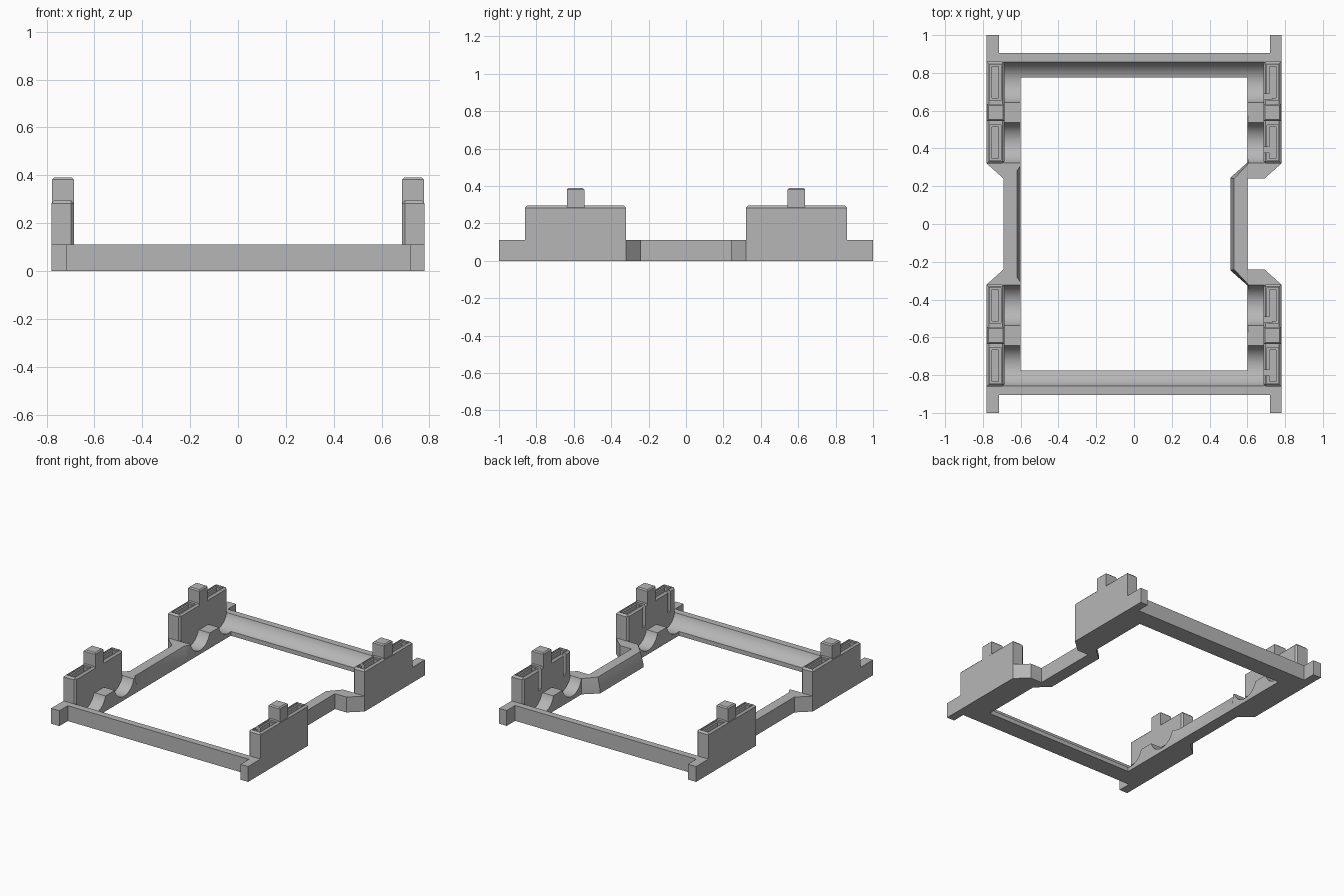
import bpy, bmesh, math
from mathutils import Matrix

cube = bpy.data.objects.get("Cube")
if cube:
    bpy.data.objects.remove(cube, do_unlink=True)

grey = bpy.data.materials.new("plain grey")
grey.use_nodes = True
colour = (0.47, 0.47, 0.47, 1)
grey.diffuse_color = colour
grey.node_tree.nodes["Principled BSDF"].inputs["Base Color"].default_value = colour

BASE_H = 0.11


def finish(name, bm):
    bmesh.ops.recalc_face_normals(bm, faces=bm.faces)
    mesh = bpy.data.meshes.new(name)
    bm.to_mesh(mesh)
    bm.free()
    mesh.materials.append(grey)
    obj = bpy.data.objects.new(name, mesh)
    bpy.context.collection.objects.link(obj)
    return obj


def loft(name, sections):
    """Solid through (outline, z) sections with matching point counts."""
    bm = bmesh.new()
    rings = [[bm.verts.new((x, y, z)) for x, y in pts] for pts, z in sections]
    n = len(rings[0])
    for a, b in zip(rings, rings[1:]):
        for i in range(n):
            j = (i + 1) % n
            bm.faces.new((a[i], a[j], b[j], b[i]))
    bm.faces.new(rings[0][::-1])
    bm.faces.new(rings[-1])
    return finish(name, bm)


def box(name, xs, ys, zs, bevel=0, edge_rule=None):
    bm = bmesh.new()
    bmesh.ops.create_cube(bm, size=1)
    for v in bm.verts:
        v.co = [r[0] if c < 0 else r[1] for c, r in zip(v.co, (xs, ys, zs))]
    if bevel:
        edges = [e for e in bm.edges if edge_rule(e)]
        bmesh.ops.bevel(bm, geom=edges, offset=bevel, segments=1, affect='EDGES')
    return finish(name, bm)


def cylinder(name, x0, x1, y, z, r):
    bm = bmesh.new()
    turn = Matrix.Translation(((x0 + x1) / 2, y, z)) @ Matrix.Rotation(math.pi / 2, 4, 'Y')
    bmesh.ops.create_cone(bm, cap_ends=True, segments=64, radius1=r, radius2=r,
                          depth=abs(x1 - x0), matrix=turn)
    return finish(name, bm)


def cut(obj, cutter):
    """Subtract the cutter, then remove it."""
    cutter.hide_render = True
    mod = obj.modifiers.new("cut", 'BOOLEAN')
    mod.operation = 'DIFFERENCE'
    mod.solver = 'EXACT'
    mod.object = cutter
    dg = bpy.context.evaluated_depsgraph_get()
    mesh = bpy.data.meshes.new_from_object(obj.evaluated_get(dg))
    obj.modifiers.clear()
    obj.data = mesh
    bpy.data.objects.remove(cutter, do_unlink=True)


def mirror_y(half):
    return half + [(x, -y) for x, y in reversed(half)]


# Base frame with corner tabs and stepped-in middle rails
outer = mirror_y([(0.60, 0.24), (0.69, 0.24), (0.78, 0.32), (0.78, 1), (0.72, 1),
                  (0.72, 0.905), (-0.715, 0.905), (-0.715, 1), (-0.78, 1),
                  (-0.78, 0.32), (-0.69, 0.24)])
base = loft("base_frame", [(outer, 0), (outer, BASE_H)])

# Opening, flared along the middle rails
hole = mirror_y([(0.51, 0.245), (0.60, 0.325), (0.60, 0.775), (-0.60, 0.775),
                 (-0.60, 0.30), (-0.60, 0.28)])
flared = mirror_y([(0.53, 0.24), (0.605, 0.32), (0.60, 0.775), (-0.60, 0.775),
                   (-0.60, 0.31), (-0.62, 0.28)])
cut(base, loft("opening_cutter", [(hole, -0.1), (hole, 0.03),
                                  (flared, BASE_H), (flared, 0.2)]))

# Round cradles: full-width troughs at the ends, short ones near the middle
for s in (-1, 1):
    cut(base, cylinder("end_trough_cutter", -0.69, 0.69, s * 0.75, 0.14, 0.112))
    for t in (-1, 1):
        cut(base, cylinder("side_trough_cutter", t * 0.5, t * 0.69, s * 0.43, 0.14, 0.112))


# Upright walls with slots and a centre post
def span(a, b):
    return (min(a, b), max(a, b))


for sx, side in ((-1, "right"), (1, "left")):
    for cy, end in ((-0.59, "front"), (0.59, "back")):
        def softened(e, sx=sx):
            a, b = (v.co for v in e.verts)
            top = min(a.z, b.z) > 0.2
            inner = abs(a.z - b.z) > 0.1 and abs(a.x) < 0.72
            return top or inner

        label = side + "_" + end
        wall = box(label + "_wall", span(sx * 0.685, sx * 0.78), (cy - 0.27, cy + 0.27),
                   (BASE_H, 0.295), 0.012, softened)
        for lo, hi in ((-0.255, -0.065), (0.065, 0.255)):
            ys = (cy + lo, cy + hi)
            cut(wall, box("lip_cutter", span(sx * 0.705, sx * 0.765), ys, (0.283, 0.4)))
            cut(wall, box("slot_cutter", span(sx * 0.717, sx * 0.753),
                          (ys[0] + 0.012, ys[1] - 0.012), (0.14, 0.4)))
            # Narrow openings in the inner face of the left walls
            if sx > 0:
                ny = cy + (0.08 if lo > 0 else -0.2)
                cut(wall, box("notch_cutter", (0.66, 0.73), (ny - 0.012, ny + 0.018),
                              (0.14, 0.4)))
        box(label + "_post", span(sx * 0.685, sx * 0.777), (cy - 0.046, cy + 0.046),
            (BASE_H, 0.39), 0.008, lambda e: min(v.co.z for v in e.verts) > 0.3)

# Smooth troughs, crisp edges
bpy.ops.object.select_all(action='DESELECT')
base.select_set(True)
bpy.context.view_layer.objects.active = base
bpy.ops.object.shade_smooth_by_angle(angle=math.radians(25))
